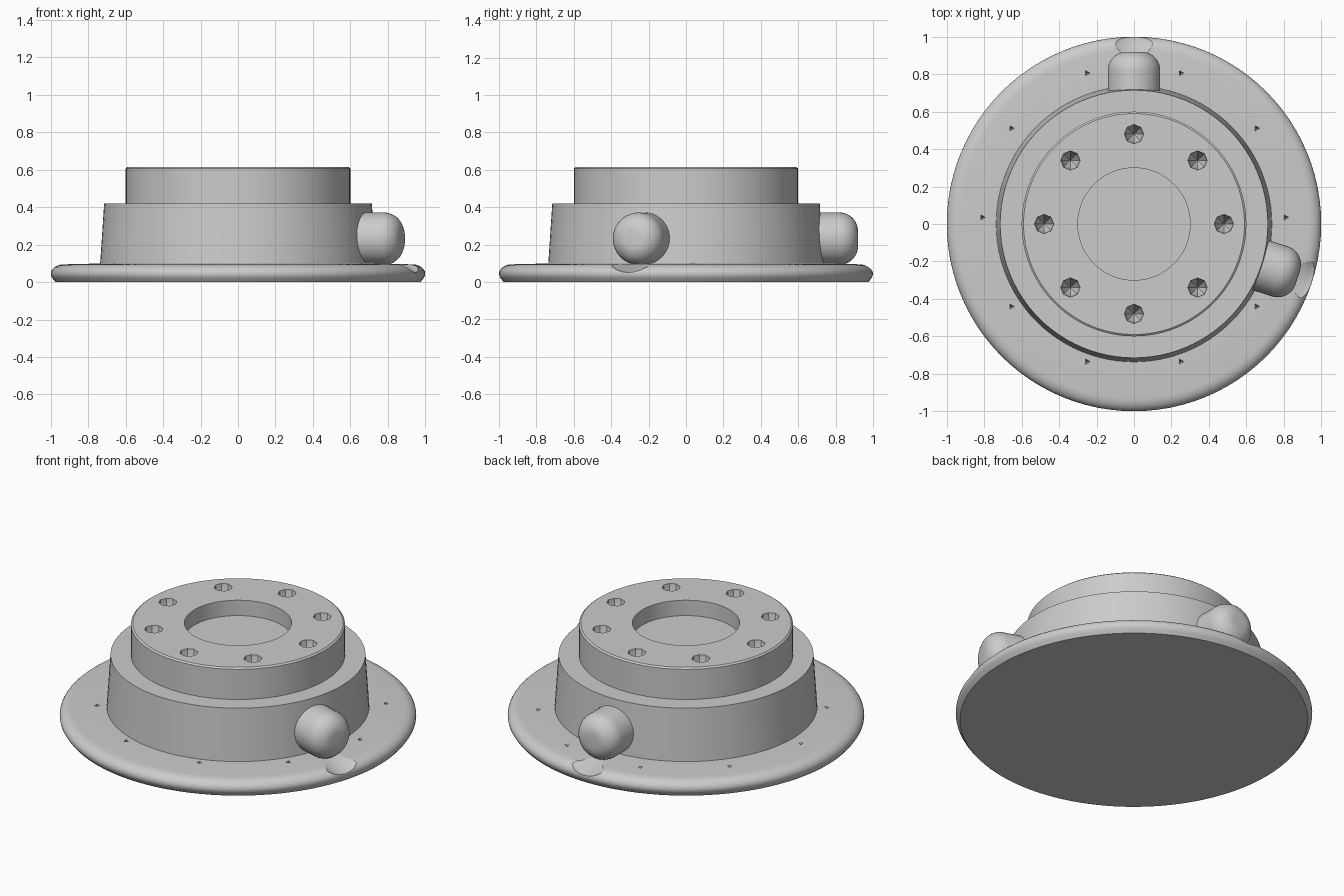
import bpy
import bmesh
from math import sin, cos, pi, radians
from mathutils import Matrix, Vector

cube = bpy.data.objects.get("Cube")
if cube:
    bpy.data.objects.remove(cube, do_unlink=True)

grey = bpy.data.materials.new("plain grey")
grey.use_nodes = True
colour = (0.6, 0.6, 0.6, 1)
grey.diffuse_color = colour
grey.node_tree.nodes["Principled BSDF"].inputs["Base Color"].default_value = colour


def lathe(name, profile, steps=96, matrix=Matrix()):
    """Spin a closed (radius, height) profile around z; zero radius closes the ends."""
    bm = bmesh.new()
    verts = [bm.verts.new((r, 0, z)) for r, z in profile]
    edges = [bm.edges.new(pair) for pair in zip(verts, verts[1:])]
    bmesh.ops.spin(bm, geom=verts + edges, cent=(0, 0, 0), axis=(0, 0, 1),
                   angle=2 * pi, steps=steps, use_merge=True)
    bmesh.ops.remove_doubles(bm, verts=bm.verts, dist=0.0005)
    bmesh.ops.recalc_face_normals(bm, faces=bm.faces)
    bm.transform(matrix)
    mesh = bpy.data.meshes.new(name)
    bm.to_mesh(mesh)
    bm.free()
    mesh.materials.append(grey)
    obj = bpy.data.objects.new(name, mesh)
    bpy.context.collection.objects.link(obj)
    return obj


def cut(target, cutter):
    """Subtract the cutter from the target, then discard it."""
    mod = target.modifiers.new("cut", "BOOLEAN")
    mod.operation = "DIFFERENCE"
    mod.solver = "EXACT"
    mod.object = cutter
    bpy.context.view_layer.objects.active = target
    bpy.ops.object.modifier_apply(modifier=mod.name)
    bpy.data.objects.remove(cutter, do_unlink=True)


def smooth(obj):
    bpy.ops.object.select_all(action="DESELECT")
    obj.select_set(True)
    bpy.context.view_layer.objects.active = obj
    bpy.ops.object.shade_smooth_by_angle(angle=radians(30))


def radial(angle, height):
    """Matrix that lays the z axis outwards at the given angle."""
    return (Matrix.Translation((0, 0, height)) @ Matrix.Rotation(angle, 4, "Z")
            @ Matrix.Rotation(pi / 2, 4, "Y"))


# Wide rounded flange
rim = [(0.93 + 0.07 * cos(a), 0.045 + 0.05 * sin(a))
       for a in [radians(d) for d in range(-30, 91, 15)]]
flange = lathe("flange", [(0, 0), (0.975, 0)] + rim + [(0.72, 0.1), (0, 0.1)])

# Stepped drum with a round recess in the top
drum = lathe("drum", [(0, 0.05), (0.74, 0.05), (0.735, 0.12), (0.715, 0.42),
                      (0.6, 0.42), (0.6, 0.607), (0.59, 0.615), (0.3, 0.615),
                      (0.3, 0.52), (0, 0.52)])

# Bolt holes around the top face
for i in range(8):
    a = i * pi / 4
    place = Matrix.Translation((0.48 * cos(a), 0.48 * sin(a), 0))
    cut(drum, lathe("hole_cutter", [(0, 0.49), (0.045, 0.55), (0.055, 0.65), (0, 0.65)],
                    8, place))

# Small pits around the flange
for i in range(10):
    a = i * pi / 5
    place = Matrix.Translation((0.81 * cos(a), 0.035 + 0.81 * sin(a), 0))
    cut(flange, lathe("pit_cutter", [(0, 0.06), (0.03, 0.13), (0, 0.13)], 3, place))

# Two rounded knobs, each above a shallow scoop in the flange
knob_end = [(0.04 + 0.1 * cos(a), 0.82 + 0.1 * sin(a))
            for a in [radians(d) for d in range(0, 91, 10)]]
for name, angle in (("back_knob", pi / 2), ("left_knob", radians(-18))):
    place = radial(angle, 0.232)
    cut(flange, lathe("scoop_cutter", [(0, 0.8), (0.1, 0.8), (0.18, 0.97),
                                       (0.18, 1.1), (0, 1.1)], 32, place))
    smooth(lathe(name, [(0, 0.6), (0.14, 0.6)] + knob_end + [(0, 0.92)], 40, place))

smooth(flange)
smooth(drum)
